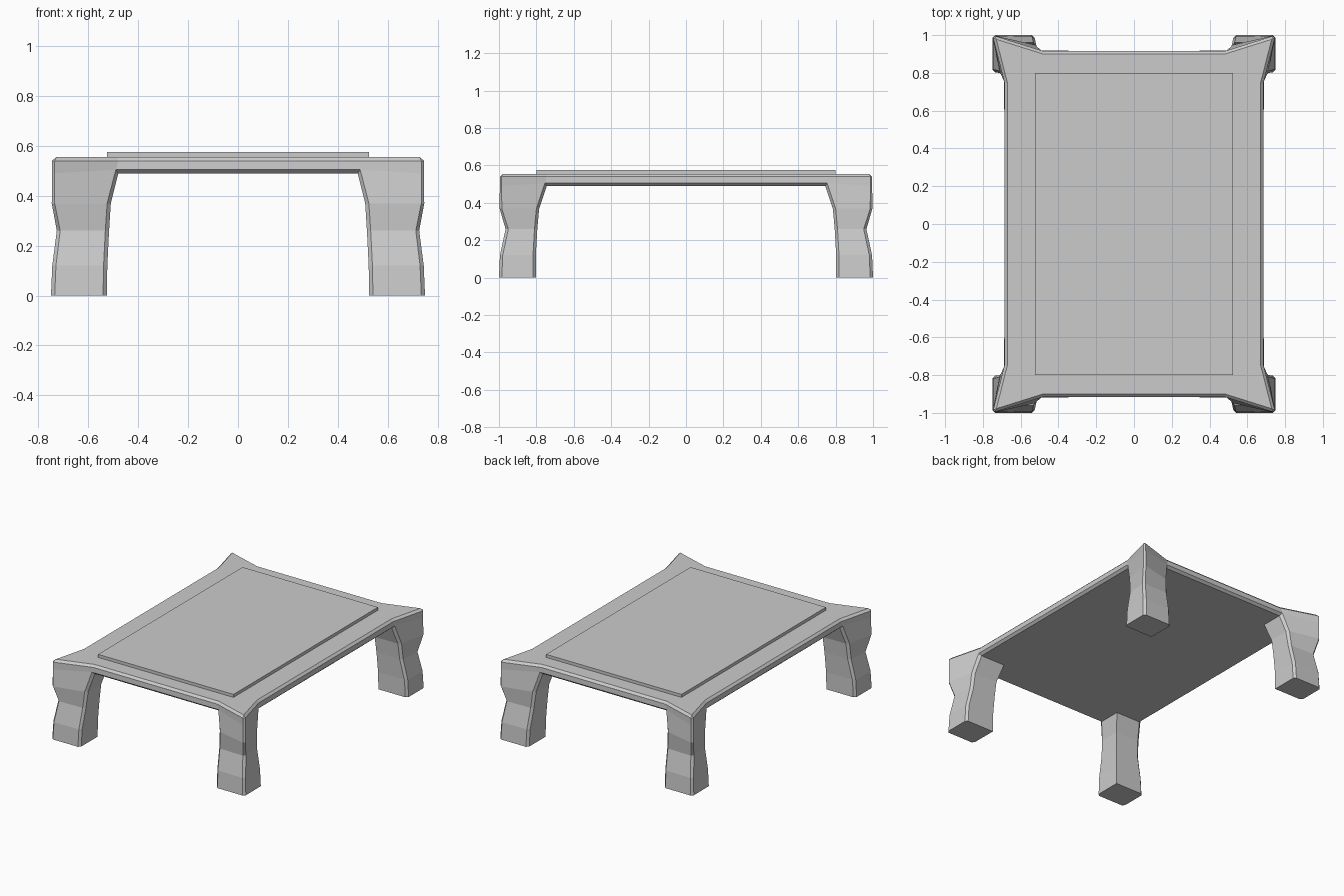
import bpy, bmesh

if "Cube" in bpy.data.objects:
    bpy.data.objects.remove(bpy.data.objects["Cube"])

TOP_Z, UNDER_Z = 0.555, 0.49

# Leg profile: z, inner x, inner y, side-edge x, front-edge y, outer corner x, y
LEVELS = [
    (UNDER_Z, 0.480, 0.745, 0.685, 0.915, 0.75, 1.000),
    (0.37, 0.510, 0.785, 0.705, 0.945, 0.75, 1.000),
    (0.26, 0.517, 0.795, 0.712, 0.960, 0.728, 0.965),
    (0.12, 0.524, 0.803, 0.743, 0.992, 0.745, 0.995),
    (0.00, 0.526, 0.803, 0.750, 1.000, 0.75, 1.000),
]


def add_object(name, bm):
    mesh = bpy.data.meshes.new(name)
    bm.to_mesh(mesh)
    bm.free()
    ob = bpy.data.objects.new(name, mesh)
    bpy.context.collection.objects.link(ob)
    return ob


# One quarter of the frame with its leg, mirrored to all four corners
bm = bmesh.new()
weight = bm.edges.layers.float.new("bevel_weight_edge")
V = bm.verts.new

# Each ring runs inner, side, outer, front
rings = []
for z, xi, yi, xb, ya, xc, yc in LEVELS:
    rings.append([V((xi, yi, z)), V((xb, yi, z)), V((xc, yc, z)), V((xi, ya, z))])
D, B, C, A = rings[0]

# Frame: outline from the middle of the side to the middle of the front edge
px, py = V((0.685, 0, UNDER_Z)), V((0, 0.915, UNDER_Z))
low = [px, B, C, A, py]
high = [V((v.co.x, v.co.y, TOP_Z)) for v in low]
bm.faces.new([V((0, 0, TOP_Z))] + high)
bm.faces.new([V((0, 0, UNDER_Z)), px, B, D, A, py][::-1])
for i in range(4):
    bm.faces.new((low[i], low[i + 1], high[i + 1], high[i]))

# Leg sides and foot
for up, dn in zip(rings, rings[1:]):
    for i in range(4):
        j = (i + 1) % 4
        bm.faces.new((dn[i], dn[j], up[j], up[i]))
bm.faces.new(rings[-1][::-1])

# Edges that carry the small chamfer
chamfered = list(zip(high, high[1:])) + [(px, B), (A, py), (C, high[2])]
for up, dn in zip(rings, rings[1:]):
    chamfered += list(zip(up[1:], dn[1:]))
for a, b in chamfered:
    bm.edges.get((a, b))[weight] = 1.0

frame = add_object("table_frame_with_legs", bm)
mirror = frame.modifiers.new("mirror", 'MIRROR')
mirror.use_axis = (True, True, False)
bevel = frame.modifiers.new("chamfer", 'BEVEL')
bevel.limit_method = 'WEIGHT'
bevel.width = 0.015
bevel.segments = 1

# Raised panel on the top
bm = bmesh.new()
bmesh.ops.create_cube(bm, size=1)
bmesh.ops.scale(bm, vec=(1.05, 1.6, 0.03), verts=bm.verts)
bmesh.ops.translate(bm, vec=(0, 0, 0.561), verts=bm.verts)
add_object("raised_top_panel", bm)
